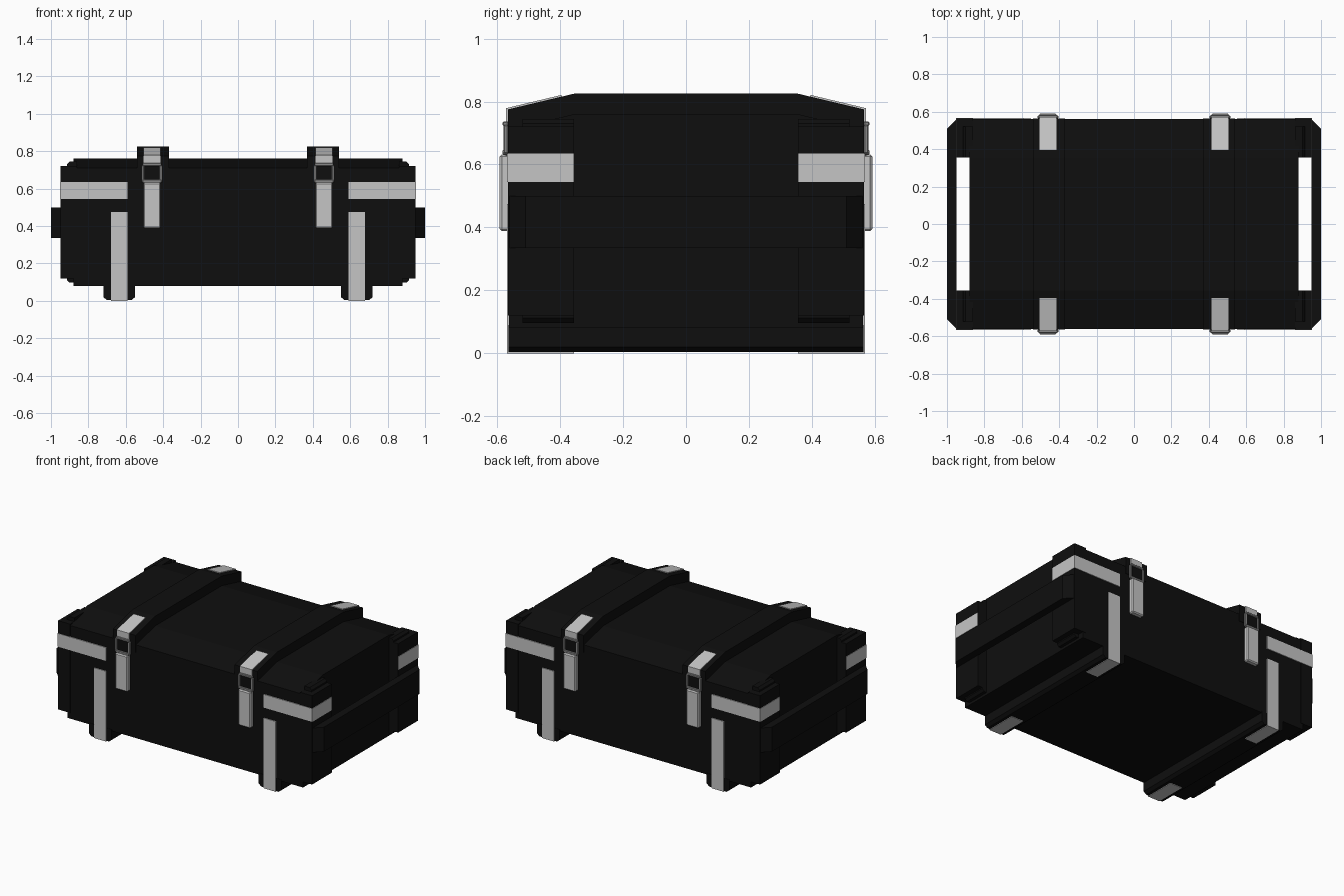
import bpy, bmesh
from mathutils import Vector

if "Cube" in bpy.data.objects:
    bpy.data.objects.remove(bpy.data.objects["Cube"])


def material(name, v):
    m = bpy.data.materials.new(name)
    m.diffuse_color = (v, v, v, 1)
    m.use_nodes = True
    m.node_tree.nodes["Principled BSDF"].inputs["Base Color"].default_value = m.diffuse_color
    return m


BLACK = material("matte black", 0.0045)
GREY = material("light grey", 0.56)
STEEL = material("buckle grey", 0.25)


def prism(name, mat, profile, axis, lo, hi, sx=1, sy=1):
    """Extrude a 2D profile along an axis; profile uses the other two axes in xyz order."""
    bm = bmesh.new()

    def place(p, t):
        c = list(p)
        c.insert("xyz".index(axis), t)
        return Vector((c[0] * sx, c[1] * sy, c[2]))

    a = [bm.verts.new(place(p, lo)) for p in profile]
    b = [bm.verts.new(place(p, hi)) for p in profile]
    bm.faces.new(a)
    bm.faces.new(b)
    n = len(a)
    for i in range(n):
        j = (i + 1) % n
        bm.faces.new((a[i], a[j], b[j], b[i]))
    bmesh.ops.recalc_face_normals(bm, faces=bm.faces)
    me = bpy.data.meshes.new(name)
    bm.to_mesh(me)
    bm.free()
    me.materials.append(mat)
    ob = bpy.data.objects.new(name, me)
    bpy.context.collection.objects.link(ob)
    return ob


def box(name, mat, x, y, z, sx=1, sy=1, bevel=0):
    ob = prism(name, mat, [(x[0], y[0]), (x[1], y[0]), (x[1], y[1]), (x[0], y[1])],
               "z", z[0], z[1], sx, sy)
    if bevel:
        mod = ob.modifiers.new("bevel", "BEVEL")
        mod.width = bevel
        mod.segments = 1
    return ob


# case body with sloped lid edges
prism("case_body", BLACK, [(-.562, .08), (.562, .08), (.562, .71), (.355, .76),
                           (-.355, .76), (-.562, .71)], "x", -.88, .88)

for sx in (1, -1):
    # lid rib under each strap
    prism("lid_rib", BLACK, [(-.565, .66), (.565, .66), (.565, .775), (.355, .825),
                             (-.355, .825), (-.565, .775)], "x", .37, .54, sx)
    # foot rail with chamfered lower edges
    prism("foot_rail", BLACK, [(.55, .09), (.55, .02), (.57, .004), (.70, .004),
                               (.72, .02), (.72, .09)], "y", -.564, .564, sx)
    # carrying rail bridging the end corners
    prism("carry_rail", BLACK, [(.948, -.562), (1, -.51), (1, .51), (.948, .562)],
          "z", .335, .5, sx)

    for sy in (1, -1):
        # end corner block and its upper and lower bumpers
        box("corner_block", BLACK, (.86, .95), (.355, .565), (.12, .72), sx, sy)
        for z0, z1, zc in ((.70, .745, .73), (.14, .097, .112)):
            prism("corner_bumper", BLACK, [(.86, z0), (.915, z0), (.915, zc),
                                           (.90, z1), (.86, z1)], "y", .355, .52, sx, sy)
        # grey band wrapping the corner
        prism("corner_band", GREY, [(.59, .56), (.948, .56), (.948, .355), (.953, .355),
                                    (.953, .568), (.59, .568)], "z", .545, .635, sx, sy)
        # grey strip running up the wall and under the foot
        prism("foot_strip", GREY, [(.355, .006), (.355, 0), (.568, 0), (.568, .475),
                                   (.56, .475), (.56, .006)], "x", .59, .68, sx, sy)
        # strap over the lid slope, hanging down behind the buckle
        prism("latch_strap", GREY, [(.395, .814), (.395, .821), (.571, .779), (.571, .70),
                                    (.562, .70), (.562, .773)], "x", .415, .505, sx, sy)
        # dark opening and frame of the buckle
        box("buckle_window", BLACK, (.418, .502), (.56, .574), (.62, .73), sx, sy)
        for x in ((.403, .419), (.501, .517)):
            box("buckle_side", STEEL, x, (.565, .579), (.635, .725), sx, sy, .003)
        for z in ((.722, .737), (.630, .648)):
            box("buckle_bar", STEEL, (.41, .51), (.565, .582), z, sx, sy, .003)
        # latch lever below the buckle
        box("latch_lever", GREY, (.414, .506), (.555, .592), (.388, .632), sx, sy, .007)
